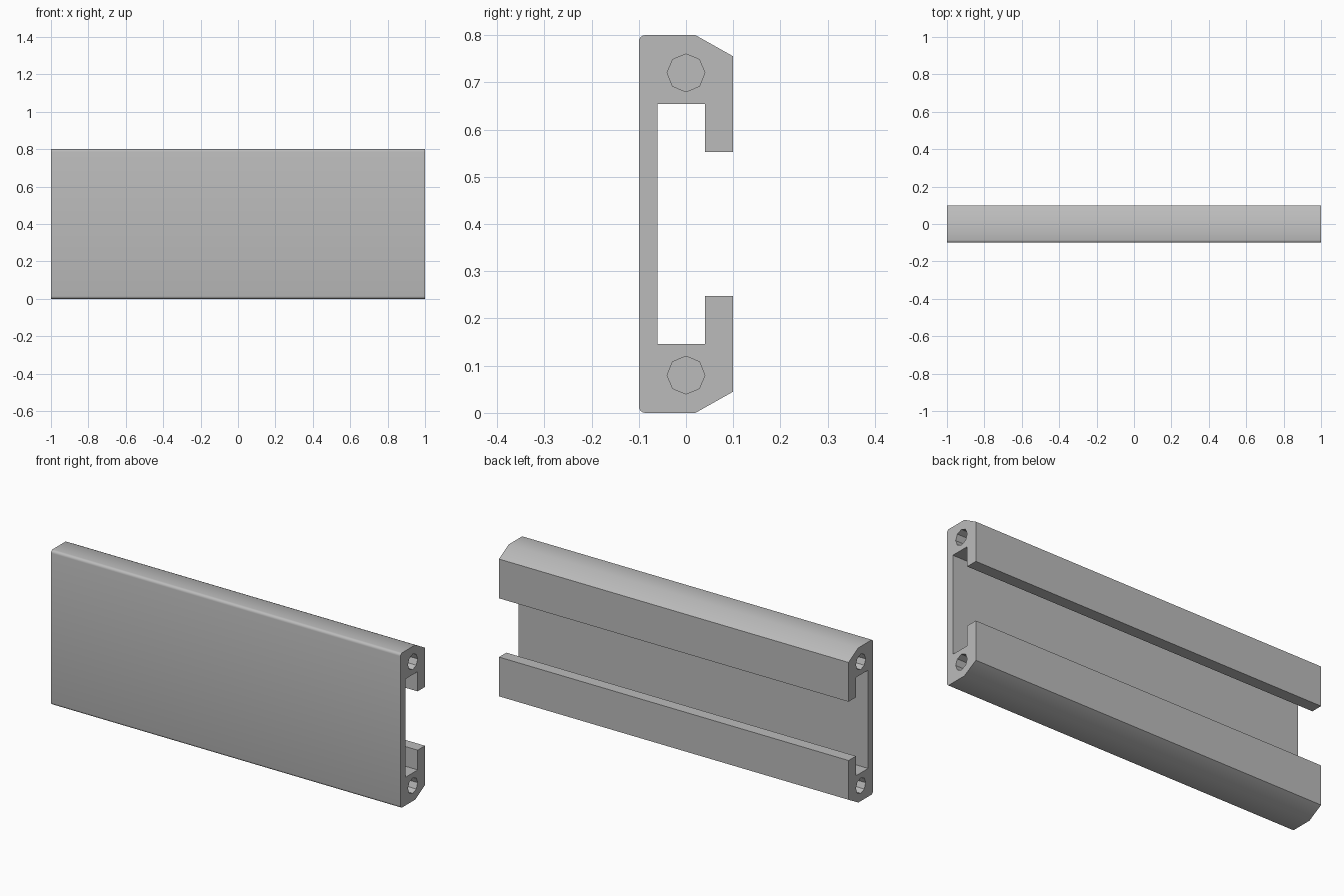
import bpy, bmesh, math

if "Cube" in bpy.data.objects:
    bpy.data.objects.remove(bpy.data.objects["Cube"])

HALF_LEN, MID = 1.0, 0.4
HOLE_R, HOLE_Z, HOLE_DEPTH = 0.04, 0.72, 0.25

grey = bpy.data.materials.new("aluminium grey")
grey.diffuse_color = (0.5, 0.5, 0.5, 1)
grey.use_nodes = True
grey.node_tree.nodes["Principled BSDF"].inputs["Base Color"].default_value = grey.diffuse_color


def make_object(name, bm):
    bmesh.ops.recalc_face_normals(bm, faces=bm.faces)
    mesh = bpy.data.meshes.new(name)
    bm.to_mesh(mesh)
    bm.free()
    mesh.materials.append(grey)
    obj = bpy.data.objects.new(name, mesh)
    bpy.context.collection.objects.link(obj)
    return obj


def extrude_x(bm, outline, x0, x1):
    """Prism along x from a (y, z) outline."""
    face = bm.faces.new([bm.verts.new((x0, y, z)) for y, z in outline])
    moved = bmesh.ops.extrude_face_region(bm, geom=[face], use_keep_orig=True)
    verts = [g for g in moved["geom"] if isinstance(g, bmesh.types.BMVert)]
    bmesh.ops.translate(bm, verts=verts, vec=(x1 - x0, 0, 0))


# Upper half of the channel section: inner web, lip, chamfer, rounded corner
r = 0.014
upper = [(-0.06, 0.654), (0.04, 0.654), (0.04, 0.552), (0.1, 0.552),
         (0.1, 0.755), (0.02, 0.8)]
upper += [(-0.1 + r + r * math.cos(a), 0.8 - r + r * math.sin(a))
          for a in (math.pi / 2 + i * math.pi / 8 for i in range(5))]
lower = [(y, 2 * MID - z) for y, z in reversed(upper)]

# Channel rail
bm = bmesh.new()
extrude_x(bm, upper + lower, -HALF_LEN, HALF_LEN)
rail = make_object("channel_rail", bm)

# Blind octagonal bolt holes, two in each end
bm = bmesh.new()
for z in (HOLE_Z, 2 * MID - HOLE_Z):
    octagon = [(HOLE_R * math.cos(i * math.pi / 4),
                z + HOLE_R * math.sin(i * math.pi / 4)) for i in range(8)]
    for side in (-1, 1):
        extrude_x(bm, octagon, side * (HALF_LEN - HOLE_DEPTH),
                  side * (HALF_LEN + 0.1))
cutter = make_object("bolt_hole_cutter", bm)

cut = rail.modifiers.new("bolt_holes", 'BOOLEAN')
cut.operation, cut.solver, cut.object = 'DIFFERENCE', 'EXACT', cutter
bpy.context.view_layer.objects.active = rail
rail.select_set(True)
bpy.ops.object.modifier_apply(modifier=cut.name)
bpy.data.objects.remove(cutter)

# Soft top and bottom chamfers, crisp edges elsewhere
bpy.ops.object.shade_smooth_by_angle(angle=math.radians(30))
